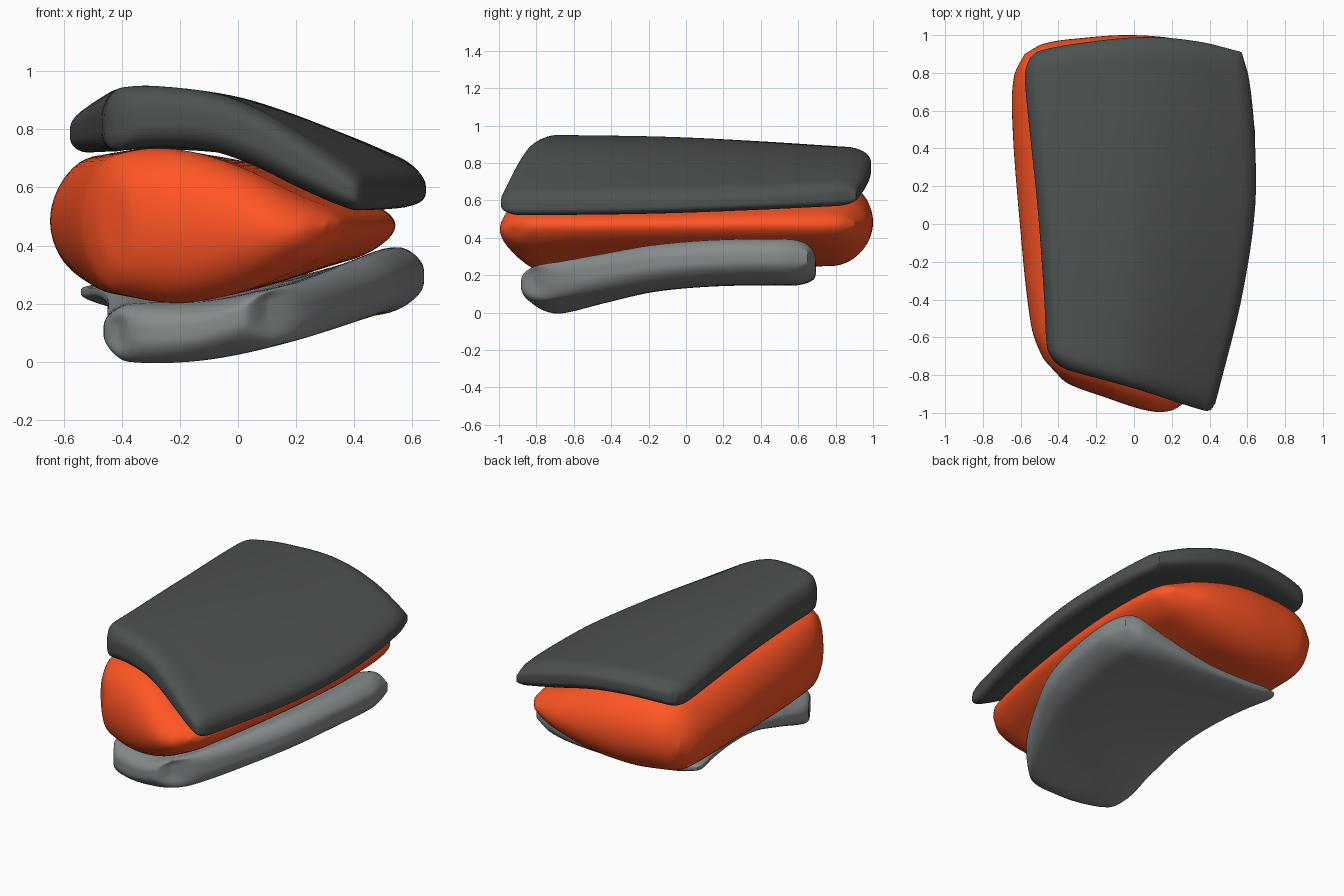
import bpy, bmesh, math

if "Cube" in bpy.data.objects:
    bpy.data.objects.remove(bpy.data.objects["Cube"])

N = 48


def curve(pts, t):
    """Smooth (Hermite) interpolation through sorted (t, value) points."""
    def slope(i):
        a, b = pts[max(i - 1, 0)], pts[min(i + 1, len(pts) - 1)]
        return (b[1] - a[1]) / (b[0] - a[0])
    for i in range(len(pts) - 1):
        (t0, p0), (t1, p1) = pts[i], pts[i + 1]
        if t <= t1 or i == len(pts) - 2:
            d = t1 - t0
            s = min(max((t - t0) / d, 0), 1)
            return ((2*s**3 - 3*s**2 + 1) * p0 + (s**3 - 2*s**2 + s) * d * slope(i)
                    + (3*s**2 - 2*s**3) * p1 + (s**3 - s**2) * d * slope(i + 1))


def rounding(t, r):
    """Quarter-circle falloff within distance r of either border."""
    e = min(min(t, 1 - t) / r, 1)
    return math.sqrt(max(0, 1 - (1 - e) ** 2))


def slab(name, left, right, front, back, top, bottom, blend, ru, rv, rim, color):
    """Curved pad: plan outline of four curves, top/bottom profiles (front, back)."""
    bm = bmesh.new()
    ts = [(1 - math.cos(math.pi * i / N)) / 2 for i in range(N + 1)]
    layers = ([], [])
    for v in ts:
        w = curve(blend, v)
        rows = ([], [])
        for u in ts:
            l, r = curve(left, v), curve(right, v)
            f, b = curve(front, u), curve(back, u)
            x, y = l + (r - l) * u, f + (b - f) * v
            zt = curve(top[0], u) * (1 - w) + curve(top[1], u) * w
            zb = curve(bottom[0], u) * (1 - w) + curve(bottom[1], u) * w
            hu, hv = rounding(u, ru), rounding(v, rv)
            h = hu * hv / max(hu + hv - hu * hv, 1e-6)
            h = rim + (1 - rim) * h
            mid, half = (zt + zb) / 2, (zt - zb) / 2 * h
            rows[0].append(bm.verts.new((x, y, mid + half)))
            rows[1].append(bm.verts.new((x, y, mid - half)))
        layers[0].append(rows[0])
        layers[1].append(rows[1])
    for g in layers:
        for j in range(N):
            for i in range(N):
                bm.faces.new((g[j][i], g[j][i+1], g[j+1][i+1], g[j+1][i]))
    ring = ([(0, i) for i in range(N)] + [(j, N) for j in range(N)]
            + [(N, i) for i in range(N, 0, -1)] + [(j, 0) for j in range(N, 0, -1)])
    t, b = layers
    for k, (j, i) in enumerate(ring):
        j2, i2 = ring[(k + 1) % len(ring)]
        bm.faces.new((t[j][i], t[j2][i2], b[j2][i2], b[j][i]))
    bmesh.ops.remove_doubles(bm, verts=bm.verts, dist=0.0004)
    bmesh.ops.recalc_face_normals(bm, faces=bm.faces)
    me = bpy.data.meshes.new(name)
    bm.to_mesh(me)
    bm.free()
    ob = bpy.data.objects.new(name, me)
    bpy.context.collection.objects.link(ob)
    bpy.ops.object.select_all(action='DESELECT')
    ob.select_set(True)
    bpy.context.view_layer.objects.active = ob
    bpy.ops.object.shade_smooth_by_angle(angle=math.radians(60))
    m = bpy.data.materials.new(name + "_material")
    m.diffuse_color = (*color, 1)
    m.use_nodes = True
    m.node_tree.nodes["Principled BSDF"].inputs["Base Color"].default_value = m.diffuse_color
    me.materials.append(m)


# Dark upper shell
slab("upper_shell",
     left=[(0, -.43), (.04, -.46), (.2, -.475), (.5, -.51), (.9, -.575), (.96, -.575), (1, -.55)],
     right=[(0, .43), (.04, .45), (.3, .57), (.55, .64), (.75, .64), (.92, .61), (1, .57)],
     front=[(0, -.72), (.04, -.75), (.1, -.775), (.5, -.87), (.92, -.985), (.97, -.985), (1, -.95)],
     back=[(0, .88), (.04, .915), (.25, .96), (.55, .99), (.8, .965), (1, .91)],
     top=([(0, .92), (.07, .945), (.2, .95), (.44, .92), (.61, .855), (.83, .73), (1, .625)],
          [(0, .85), (.1, .87), (.25, .88), (.5, .87), (.75, .805), (1, .69)]),
     bottom=([(0, .715), (.17, .738), (.4, .725), (.56, .675), (.75, .59), (.92, .525), (1, .515)],
             [(0, .715), (.25, .73), (.5, .71), (.75, .64), (1, .56)]),
     blend=[(0, 0), (.4, .15), (.7, .5), (1, 1)],
     ru=.06, rv=.06, rim=.22, color=(.075, .085, .08))

# Orange cushion body
slab("cushion_body",
     left=[(0, -.43), (.04, -.485), (.14, -.545), (.5, -.61), (.8, -.645), (.93, -.635), (1, -.58)],
     right=[(0, .30), (.05, .36), (.3, .46), (.6, .53), (.8, .54), (.95, .51), (1, .45)],
     front=[(0, -.77), (.1, -.84), (.35, -.91), (.7, -.99), (.87, -.985), (1, -.92)],
     back=[(0, .90), (.1, .955), (.3, .985), (.55, 1.0), (.8, .975), (1, .90)],
     top=([(0, .69), (.1, .71), (.25, .735), (.4, .724), (.6, .665), (.8, .575), (.9, .54), (1, .53)],
          [(0, .67), (.1, .70), (.25, .72), (.5, .705), (.75, .635), (.9, .57), (1, .55)]),
     bottom=([(0, .27), (.16, .225), (.37, .2), (.63, .25), (.9, .36), (1, .40)],
             [(0, .30), (.16, .275), (.37, .255), (.63, .285), (.9, .36), (1, .39)]),
     blend=[(0, 0), (.4, .2), (.75, .75), (1, 1)],
     ru=.13, rv=.11, rim=0, color=(1, .09, .018))

# Light lower pad, dipping at the front and lifting at the back corners
slab("lower_pad",
     left=[(0, -.41), (.06, -.46), (.2, -.45), (.5, -.455), (.85, -.51), (.97, -.54), (1, -.53)],
     right=[(0, .10), (.05, .20), (.12, .28), (.25, .39), (.45, .53), (.65, .60), (.88, .64), (1, .61)],
     front=[(0, -.66), (.08, -.74), (.25, -.79), (.6, -.85), (.85, -.88), (1, -.81)],
     back=[(0, .64), (.1, .67), (.5, .69), (.9, .69), (1, .65)],
     top=([(0, .18), (.15, .2), (.5, .21), (.8, .25), (1, .28)],
          [(0, .28), (.2, .255), (.45, .255), (.75, .33), (.93, .40), (1, .395)]),
     bottom=([(0, .03), (.12, 0), (.4, -.002), (.7, .03), (1, .09)],
             [(0, .2), (.2, .165), (.5, .145), (.8, .15), (1, .19)]),
     blend=[(0, 0), (.08, 0), (.25, .36), (.45, .78), (.7, 1), (1, 1)],
     ru=.12, rv=.09, rim=.18, color=(.24, .26, .26))
